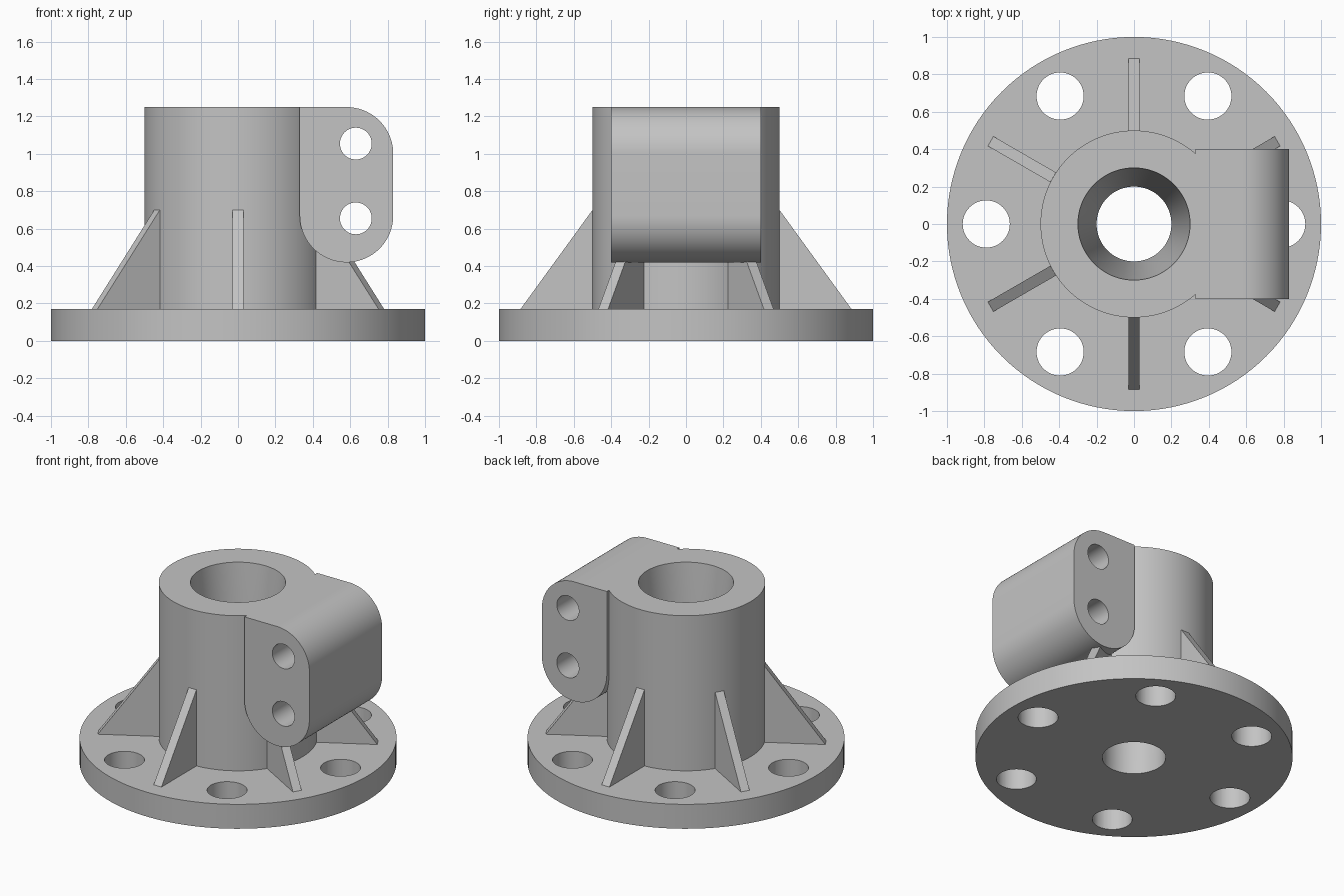
import bpy, bmesh
from math import sin, cos, pi, radians
from mathutils import Matrix, Vector

cube = bpy.data.objects.get("Cube")
if cube:
    bpy.data.objects.remove(cube, do_unlink=True)

metal = bpy.data.materials.new("plain grey metal")
metal.use_nodes = True
GREY = (0.55, 0.55, 0.55, 1)
metal.diffuse_color = GREY
metal.node_tree.nodes["Principled BSDF"].inputs["Base Color"].default_value = GREY

FLANGE_Z, TOP_Z, HUB_R = 0.17, 1.25, 0.5
LUG_HALF = 0.4


def make_object(name, bm):
    bmesh.ops.recalc_face_normals(bm, faces=bm.faces)
    mesh = bpy.data.meshes.new(name)
    bm.to_mesh(mesh)
    bm.free()
    mesh.materials.append(metal)
    obj = bpy.data.objects.new(name, mesh)
    bpy.context.collection.objects.link(obj)
    return obj


def extrude_outline(name, outline, half):
    """Extrude an XZ outline symmetrically along Y."""
    bm = bmesh.new()
    face = bm.faces.new([bm.verts.new((x, -half, z)) for x, z in outline])
    geom = bmesh.ops.extrude_face_region(bm, geom=[face])["geom"]
    moved = [v for v in geom if isinstance(v, bmesh.types.BMVert)]
    bmesh.ops.translate(bm, verts=moved, vec=(0, 2 * half, 0))
    return make_object(name, bm)


def lathe(name, profile, steps=128):
    """Revolve a closed (radius, height) profile around Z."""
    bm = bmesh.new()
    rings = [[bm.verts.new((r * cos(2 * pi * i / steps), r * sin(2 * pi * i / steps), z))
              for r, z in profile] for i in range(steps)]
    n = len(profile)
    for i in range(steps):
        a, b = rings[i], rings[(i + 1) % steps]
        for j in range(n):
            k = (j + 1) % n
            bm.faces.new((a[j], b[j], b[k], a[k]))
    return make_object(name, bm)


def drill(target, name, placements, radius, depth):
    """Cut round holes at the given placement matrices."""
    bm = bmesh.new()
    for m in placements:
        bmesh.ops.create_cone(bm, cap_ends=True, segments=48, radius1=radius,
                              radius2=radius, depth=depth, matrix=m)
    cutter = make_object(name, bm)
    mod = target.modifiers.new("holes", 'BOOLEAN')
    mod.operation, mod.solver, mod.object = 'DIFFERENCE', 'EXACT', cutter
    bpy.context.view_layer.objects.active = target
    bpy.ops.object.modifier_apply(modifier=mod.name)
    bpy.data.objects.remove(cutter, do_unlink=True)


def smooth(obj):
    bpy.ops.object.select_all(action='DESELECT')
    obj.select_set(True)
    bpy.context.view_layer.objects.active = obj
    bpy.ops.object.shade_smooth_by_angle(angle=radians(30))


# Flange and hub with a tapered bore
body = lathe("flanged_hub", [(0.2, 0), (1, 0), (1, FLANGE_Z), (HUB_R, FLANGE_Z),
                             (HUB_R, TOP_Z), (0.3, TOP_Z), (0.2, FLANGE_Z)])
drill(body, "bolt_hole_cutter",
      [Matrix.Rotation(i * pi / 3, 4, 'Z') @ Matrix.Translation((0.79, 0, FLANGE_Z / 2))
       for i in range(6)], 0.126, 0.4)
smooth(body)

# Side lug: square inner top corner, rounded outer corner and rounded bottom
R, CX, LOW, HIGH = 0.25, 0.58, 0.67, 1.0
STEPS = 24
outline = [(CX - R, TOP_Z)]
outline += [(CX + R * sin(t), HIGH + R * cos(t))
            for t in (i * pi / 2 / STEPS for i in range(STEPS + 1))]
outline += [(CX + R * cos(t), LOW - R * sin(t))
            for t in (i * pi / 2 / STEPS for i in range(2 * STEPS + 1))]
lug = extrude_outline("side_lug", outline, LUG_HALF)
drill(lug, "cross_hole_cutter",
      [Matrix.Translation((0.63, 0, z)) @ Matrix.Rotation(pi / 2, 4, 'X')
       for z in (1.055, 0.655)], 0.085, 1.2)
smooth(lug)

# Six triangular stiffening ribs, set slightly into the hub
for i in range(6):
    rib = extrude_outline(f"rib_{i + 1}", [(0.46, FLANGE_Z - 0.02), (0.885, FLANGE_Z - 0.02),
                                           (0.885, FLANGE_Z), (HUB_R, 0.7), (0.46, 0.7)], 0.03)
    rib.data.transform(Matrix.Rotation(radians(30 + 60 * i), 4, 'Z'))
